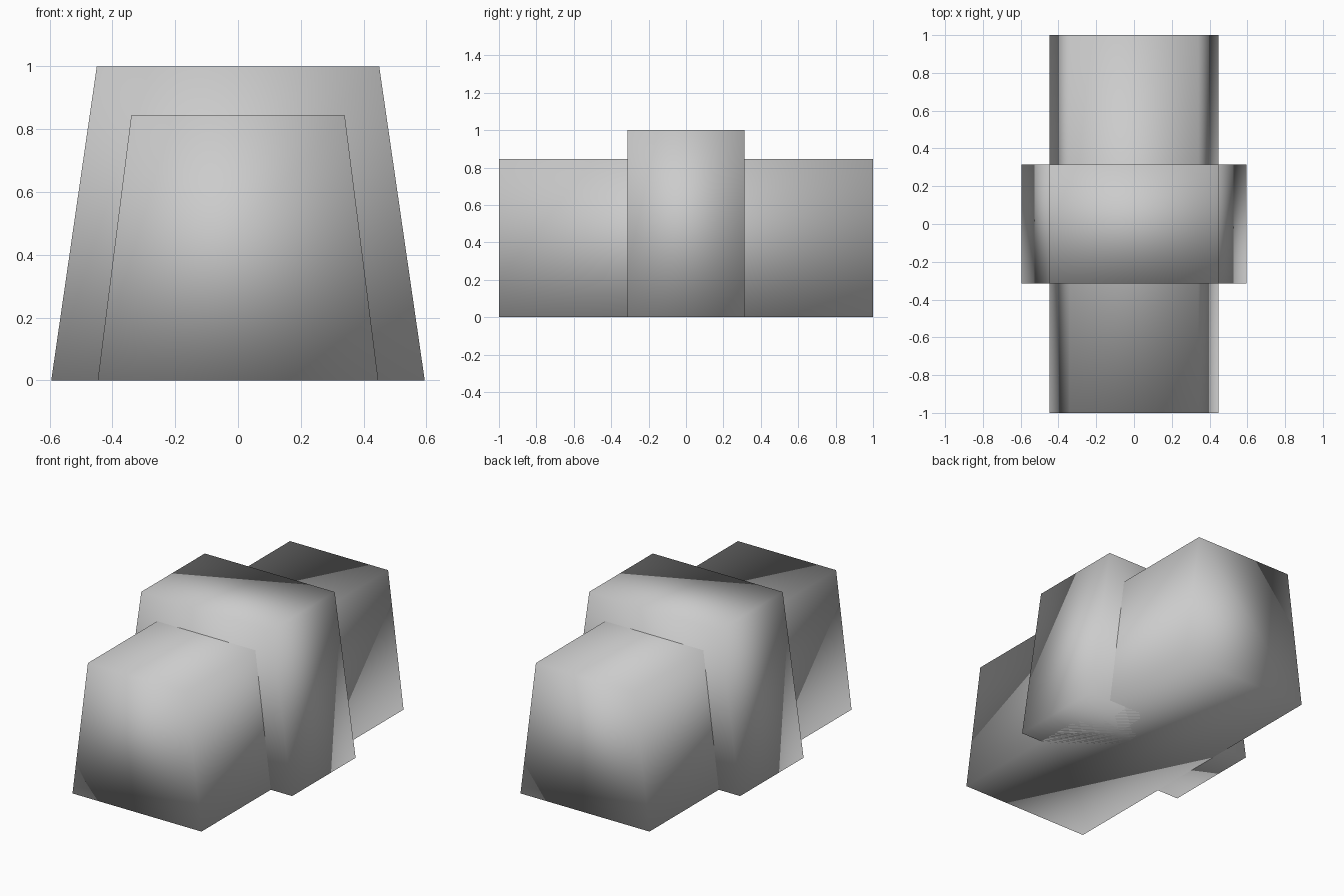
import bpy
import bmesh

cube = bpy.data.objects.get("Cube")
if cube:
    bpy.data.objects.remove(cube, do_unlink=True)

# One plain grey for the whole model
GREY = (0.6, 0.6, 0.6, 1.0)
grey = bpy.data.materials.new("plain grey")
grey.use_nodes = True
grey.diffuse_color = GREY
grey.node_tree.nodes["Principled BSDF"].inputs["Base Color"].default_value = GREY


def tapered_block(name, base_half, top_half, half_length, height):
    """Trapezoid profile extruded along y, fully smooth shaded."""
    bm = bmesh.new()
    profile = [(-base_half, 0), (base_half, 0), (top_half, height), (-top_half, height)]
    front = bm.faces.new([bm.verts.new((x, -half_length, z)) for x, z in profile])
    back = bmesh.ops.extrude_face_region(bm, geom=[front], use_keep_orig=True)
    moved = [v for v in back["geom"] if isinstance(v, bmesh.types.BMVert)]
    bmesh.ops.translate(bm, verts=moved, vec=(0, 2 * half_length, 0))
    bmesh.ops.recalc_face_normals(bm, faces=bm.faces)
    for face in bm.faces:
        face.smooth = True
    mesh = bpy.data.meshes.new(name)
    bm.to_mesh(mesh)
    bm.free()
    mesh.materials.append(grey)
    obj = bpy.data.objects.new(name, mesh)
    bpy.context.collection.objects.link(obj)
    return obj


# Long low body, with a wider and taller band around its middle
tapered_block("long_body", 0.447, 0.34, 1.0, 0.845)
tapered_block("middle_band", 0.595, 0.45, 0.314, 1.0)
